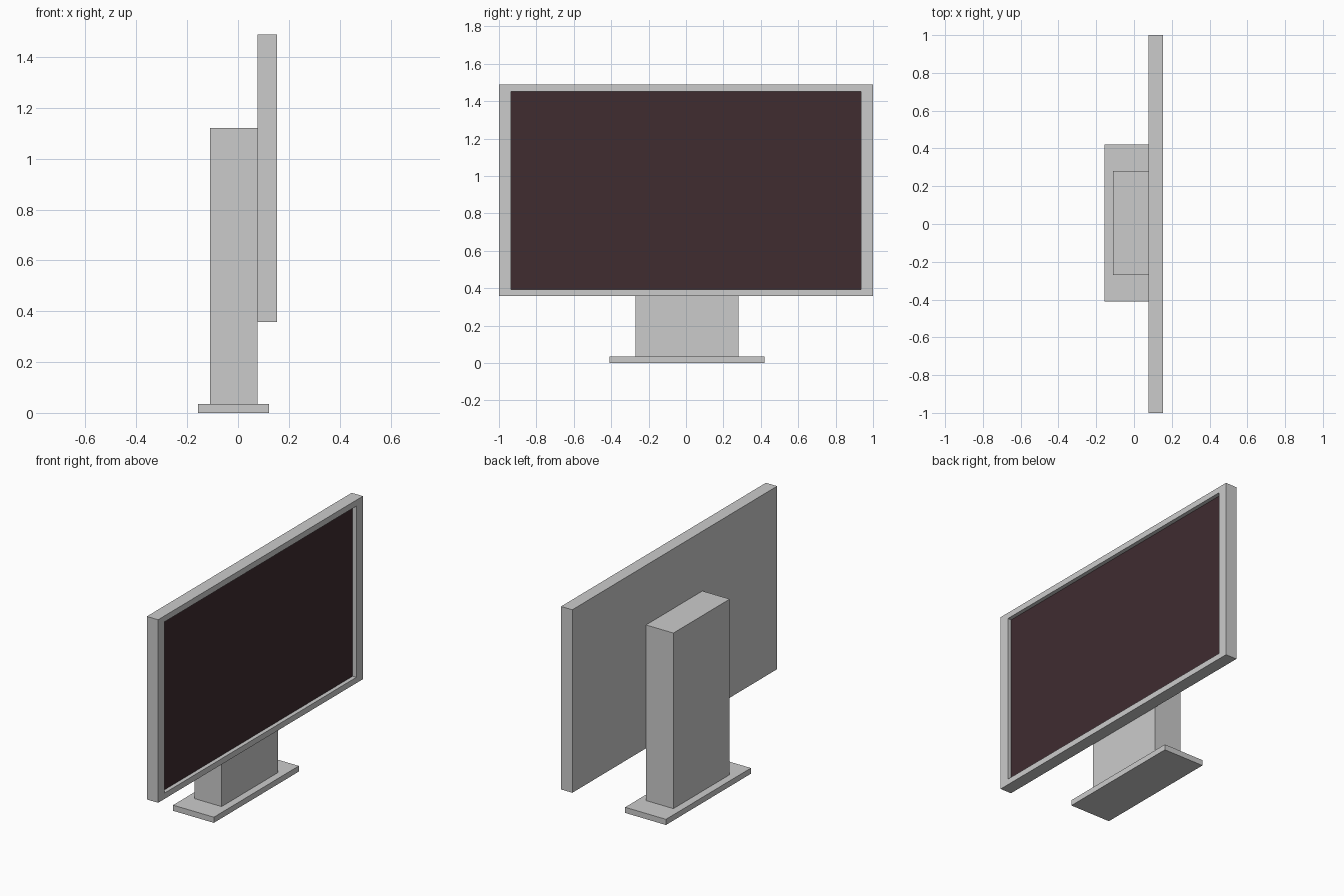
import bpy, bmesh
from mathutils import Vector

if "Cube" in bpy.data.objects:
    bpy.data.objects.remove(bpy.data.objects["Cube"])


def box(name, lo, hi):
    """Axis-aligned box between two corners."""
    lo, hi = Vector(lo), Vector(hi)
    bm = bmesh.new()
    bmesh.ops.create_cube(bm, size=1)
    bmesh.ops.scale(bm, vec=hi - lo, verts=bm.verts)
    bmesh.ops.translate(bm, vec=(lo + hi) / 2, verts=bm.verts)
    mesh = bpy.data.meshes.new(name)
    bm.to_mesh(mesh)
    bm.free()
    obj = bpy.data.objects.new(name, mesh)
    bpy.context.collection.objects.link(obj)
    return obj


# Foot plate and upright column behind the display
box("base", (-0.157, -0.41, 0), (0.122, 0.42, 0.035))
box("stand", (-0.11, -0.27, 0.035), (0.077, 0.28, 1.12))

# Display housing
display = box("display", (0.077, -1, 0.358), (0.154, 1, 1.489))
display.data.materials.append(None)
screen_mat = bpy.data.materials.new("dark_screen")
screen_mat.diffuse_color = (0.05, 0.025, 0.03, 1)
screen_mat.use_nodes = True
screen_mat.node_tree.nodes["Principled BSDF"].inputs["Base Color"].default_value = screen_mat.diffuse_color
display.data.materials.append(screen_mat)

# Recessed screen: inset the +x face, fit it to the opening, push it back
bm = bmesh.new()
bm.from_mesh(display.data)
screen = max(bm.faces, key=lambda f: f.calc_center_median().x)
bmesh.ops.inset_region(bm, faces=[screen], thickness=0.036)
for v in screen.verts:
    v.co.y = 0.936 if v.co.y > 0 else -0.936
    v.co.z = 1.452 if v.co.z > 0.9 else 0.394
walls = bmesh.ops.extrude_discrete_faces(bm, faces=[screen])
screen = walls["faces"][0]
bmesh.ops.translate(bm, vec=(-0.025, 0, 0), verts=screen.verts)
screen.material_index = 1
bmesh.ops.recalc_face_normals(bm, faces=bm.faces)
bm.to_mesh(display.data)
bm.free()
